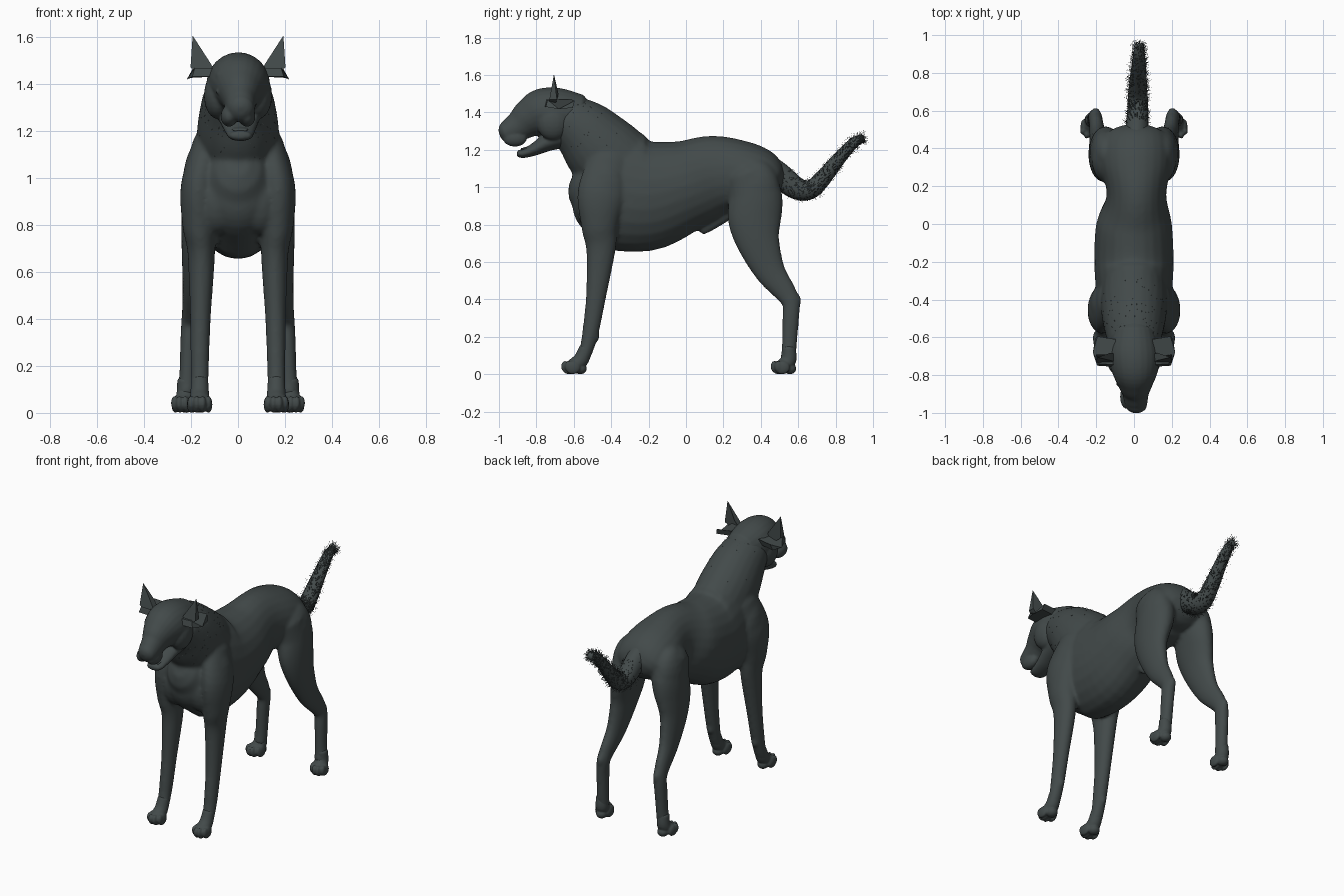
import bpy, bmesh, math, random
from mathutils import Vector

random.seed(4)
if "Cube" in bpy.data.objects:
    bpy.data.objects.remove(bpy.data.objects["Cube"], do_unlink=True)

coat = bpy.data.materials.new("charcoal_coat")
coat.use_nodes = True
coat.diffuse_color = (0.055, 0.068, 0.068, 1)
bsdf = coat.node_tree.nodes["Principled BSDF"]
bsdf.inputs["Base Color"].default_value = coat.diffuse_color
bsdf.inputs["Roughness"].default_value = 0.8


def spline(stations, steps=5):
    """Smoothly interpolate the given stations."""
    pts = [Vector(s) for s in stations]
    out = []
    for i in range(len(pts) - 1):
        a, b, c, d = pts[max(i - 1, 0)], pts[i], pts[i + 1], pts[min(i + 2, len(pts) - 1)]
        for k in range(steps):
            t = k / steps
            out.append(0.5 * (2 * b + (c - a) * t + (2 * a - 5 * b + 4 * c - d) * t * t
                              + (3 * b - a - 3 * c + d) * t ** 3))
    return out + [pts[-1]]


def frames(stations):
    """Centre, side and up half-axes for each ring; a station is x, y, z, half width, half depth."""
    pts = spline(stations)
    centres = [Vector(p[:3]) for p in pts]
    result = []
    for i, p in enumerate(pts):
        tangent = centres[min(i + 1, len(pts) - 1)] - centres[max(i - 1, 0)]
        tangent.x = 0
        side = Vector((1, 0, 0))
        up = tangent.normalized().cross(side)
        result.append((centres[i], side * p[3], up * p[4], tangent.normalized()))
    return result


def loft(bm, stations, flip=1, sides=24):
    """Rounded tube through elliptical rings."""
    stations = [(s[0] * flip, *s[1:]) for s in stations]
    fr = frames(stations)
    # domed ends
    c, s, u, t = fr[0]
    first = [(c - t * u.length * d, s * k, u * k, t) for d, k in ((0.45, 0.35), (0.27, 0.75))]
    c, s, u, t = fr[-1]
    last = [(c + t * u.length * d, s * k, u * k, t) for d, k in ((0.27, 0.75), (0.45, 0.35))]
    rings = []
    for c, s, u, t in first + fr + last:
        angles = [2 * math.pi * k / sides for k in range(sides)]
        rings.append([bm.verts.new(c + s * math.cos(a) + u * math.sin(a)) for a in angles])
    for a, b in zip(rings, rings[1:]):
        for k in range(sides):
            bm.faces.new((a[k], a[(k + 1) % sides], b[(k + 1) % sides], b[k]))
    bm.faces.new(rings[0][::-1])
    bm.faces.new(rings[-1])


def ball(bm, centre, size, flip=1):
    made = bmesh.ops.create_uvsphere(bm, u_segments=20, v_segments=12, radius=1)
    for v in made["verts"]:
        v.co = Vector((v.co.x * size[0] + centre[0] * flip,
                       v.co.y * size[1] + centre[1], v.co.z * size[2] + centre[2]))


def finish(bm, name, smooth=True):
    bmesh.ops.recalc_face_normals(bm, faces=bm.faces[:])
    mesh = bpy.data.meshes.new(name)
    bm.to_mesh(mesh)
    bm.free()
    mesh.materials.append(coat)
    for p in mesh.polygons:
        p.use_smooth = smooth
    obj = bpy.data.objects.new(name, mesh)
    bpy.context.collection.objects.link(obj)
    return obj


def fuse(obj, voxel, passes):
    """Blend overlapping forms into one skin."""
    mod = obj.modifiers.new("skin", "REMESH")
    mod.mode, mod.voxel_size, mod.use_smooth_shade = "VOXEL", voxel, True
    mod = obj.modifiers.new("soften", "SMOOTH")
    mod.factor, mod.iterations = 0.5, passes


# Torso, neck and limbs in one skin
bm = bmesh.new()
loft(bm, [(0, -.545, 1.03, .13, .15), (0, -.47, 1.0, .18, .25), (0, -.36, .985, .2, .32),
          (0, -.2, .96, .21, .3), (0, 0, 1.01, .2, .245), (.013, .15, 1.06, .158, .218),
          (.01, .3, 1.065, .185, .185), (.01, .4, 1.05, .185, .155), (.01, .465, 1.02, .165, .11)])
loft(bm, [(0, -.32, 1.08, .17, .21), (0, -.44, 1.19, .175, .205),
          (0, -.54, 1.295, .16, .175), (0, -.64, 1.37, .135, .135)])
# breast bone and sheath
ball(bm, (0, -.52, .98), (.12, .1, .18))
loft(bm, [(.005, .24, .87, .03, .035), (.005, .15, .81, .028, .033), (.005, .085, .768, .022, .026)])
for f in (1, -1):
    # front leg
    loft(bm, [(.12, -.40, 1.16, .07, .11), (.165, -.45, .97, .078, .13), (.165, -.462, .8, .072, .1),
              (.157, -.455, .7, .06, .084), (.156, -.46, .6, .054, .071), (.16, -.483, .4, .044, .053),
              (.162, -.508, .24, .04, .045), (.163, -.53, .14, .038, .038), (.163, -.56, .07, .04, .036)], f)
    ball(bm, (.162, -.478, .2), (.02, .018, .025), f)
    # hind leg
    loft(bm, [(.12, .33, 1.08, .1, .13), (.145, .37, .95, .092, .145), (.165, .367, .82, .076, .142),
              (.18, .388, .7, .06, .115), (.19, .45, .55, .046, .083), (.2, .53, .44, .038, .06),
              (.205, .562, .38, .037, .048), (.21, .56, .3, .036, .045), (.215, .552, .15, .036, .04),
              (.22, .545, .08, .04, .04)], f)
    ball(bm, (.203, .595, .395), (.022, .022, .035), f)
    # shoulder blade, breast and haunch muscles
    ball(bm, (.15, -.43, .98), (.085, .12, .18), f)
    ball(bm, (.09, -.5, .9), (.09, .085, .14), f)
    ball(bm, (.15, .375, .97), (.085, .13, .18), f)
fuse(finish(bm, "body_and_legs"), .01, 9)

# Head with brow, cheeks, lips and open lower jaw
bm = bmesh.new()
loft(bm, [(0, -.56, 1.385, .11, .11), (0, -.68, 1.395, .135, .135), (.004, -.77, 1.395, .125, .132),
          (.006, -.84, 1.365, .095, .105), (.008, -.89, 1.33, .072, .083), (.01, -.94, 1.302, .062, .068),
          (.012, -.973, 1.29, .054, .055)])
loft(bm, [(.004, -.66, 1.27, .095, .06), (.006, -.74, 1.24, .082, .048), (.008, -.81, 1.203, .066, .034),
          (.01, -.87, 1.18, .054, .024), (.01, -.895, 1.182, .045, .02)])
for f in (1, -1):
    ball(bm, (.038, -.915, 1.262), (.036, .065, .045), f)
    ball(bm, (.085, -.71, 1.35), (.06, .09, .1), f)
    ball(bm, (.05, -.825, 1.435), (.045, .035, .026), f)
    ball(bm, (.062, -.85, 1.39), (.026, .02, .016), f)
    # shallow lids under the brow
    ball(bm, (.068, -.845, 1.365), (.03, .018, .01), f)
fuse(finish(bm, "head"), .007, 5)

# Nose pad and tongue
bm = bmesh.new()
ball(bm, (.012, -.977, 1.315), (.034, .023, .025))
for f in (1, -1):
    ball(bm, (.012 + .021 * f, -.98, 1.308), (.016, .018, .016))
fuse(finish(bm, "nose"), .005, 2)
bm = bmesh.new()
loft(bm, [(.006, -.76, 1.23, .04, .012), (.008, -.82, 1.215, .04, .01), (.01, -.88, 1.202, .03, .007)])
finish(bm, "tongue")

# Paws with four toes each; the hind pair turn outward
for f, side in ((1, "left"), (-1, "right")):
    for end, x, y, lean, turn in (("front", .163, -.57, .035, 0), ("hind", .222, .55, 0, .2)):
        bm = bmesh.new()
        loft(bm, [(x, y + lean, .14, .036, .036), (x, y + lean * .3, .08, .04, .041),
                  (x + turn * .03, y - .025, .05, .044, .04), (x + turn * .05, y - .05, .04, .042, .034)], f)
        ball(bm, (x, y + .005, .03), (.035, .035, .03), f)
        for i, off in enumerate((-.037, -.013, .013, .037)):
            reach = .055 if i in (1, 2) else .035
            toe = x + off + turn * reach
            ball(bm, (toe, y - reach, .036), (.017, .04, .036), f)
            ball(bm, (toe + turn * .02, y - reach - .022, .042), (.015, .021, .03), f)
        fuse(finish(bm, f"{end}_{side}_paw"), .0055, 3)


def plate(bm, outline, back):
    """Tapered slab: a front outline and the same outline shifted back, sharing its tip."""
    front = [bm.verts.new(p) for p in outline]
    rear = [front[0]] + [bm.verts.new(Vector(p) + Vector(back)) for p in outline[1:]]
    bm.faces.new(front)
    bm.faces.new(rear[::-1])
    n = len(front)
    for i in range(n):
        corners = list(dict.fromkeys((front[i], rear[i], rear[(i + 1) % n], front[(i + 1) % n])))
        bm.faces.new(corners)


# Cropped pointed ears with a folded flap
for f, side in ((1, "left"), (-1, "right")):
    bm = bmesh.new()
    plate(bm, [(.193 * f, -.706, 1.605), (.202 * f, -.73, 1.47), (.15 * f, -.74, 1.43),
               (.1 * f, -.73, 1.46), (.125 * f, -.722, 1.5)], (0, .04, 0))
    finish(bm, f"{side}_ear", False)
    bm = bmesh.new()
    plate(bm, [(.218 * f, -.68, 1.418), (.195 * f, -.75, 1.43), (.12 * f, -.755, 1.43),
               (.11 * f, -.62, 1.43), (.205 * f, -.605, 1.425)], (-.012 * f, .01, .038))
    finish(bm, f"{side}_ear_flap", False)

# Tail
tail = [(.01, .4, 1.12, .075, .08), (.015, .5, 1.06, .062, .07), (.02, .6, .99, .056, .058),
        (.02, .675, .993, .052, .05), (.022, .75, 1.07, .046, .043), (.025, .83, 1.167, .038, .035),
        (.027, .9, 1.24, .03, .028), (.03, .945, 1.262, .022, .022)]
bm = bmesh.new()
loft(bm, tail)
finish(bm, "tail")


# Short stray hairs
def hair(bm, root, outward, along, length):
    tip = root + (outward + along * random.uniform(.3, 1.2)).normalized() * length
    wide = outward.cross(along).normalized() * .0014
    bm.faces.new([bm.verts.new(p) for p in (root - wide, root + wide, tip)])


def fur(name, stations, count, longest):
    bm = bmesh.new()
    rings = frames(stations)
    for _ in range(count):
        c, s, u, t = random.choice(rings[6:])
        a = random.uniform(0, 2 * math.pi)
        out = s * math.cos(a) + u * math.sin(a)
        hair(bm, c + out * .97 + t * random.uniform(-.012, .012), out.normalized(), t,
             random.uniform(.3, 1) * longest)
    finish(bm, name, False)


fur("tail_fur", tail, 1600, .036)
fur("nape_fur", [(0, -.73, 1.395, .132, .136), (0, -.64, 1.37, .135, .138), (0, -.54, 1.295, .16, .175),
                 (0, -.44, 1.19, .175, .205)], 600, .014)
